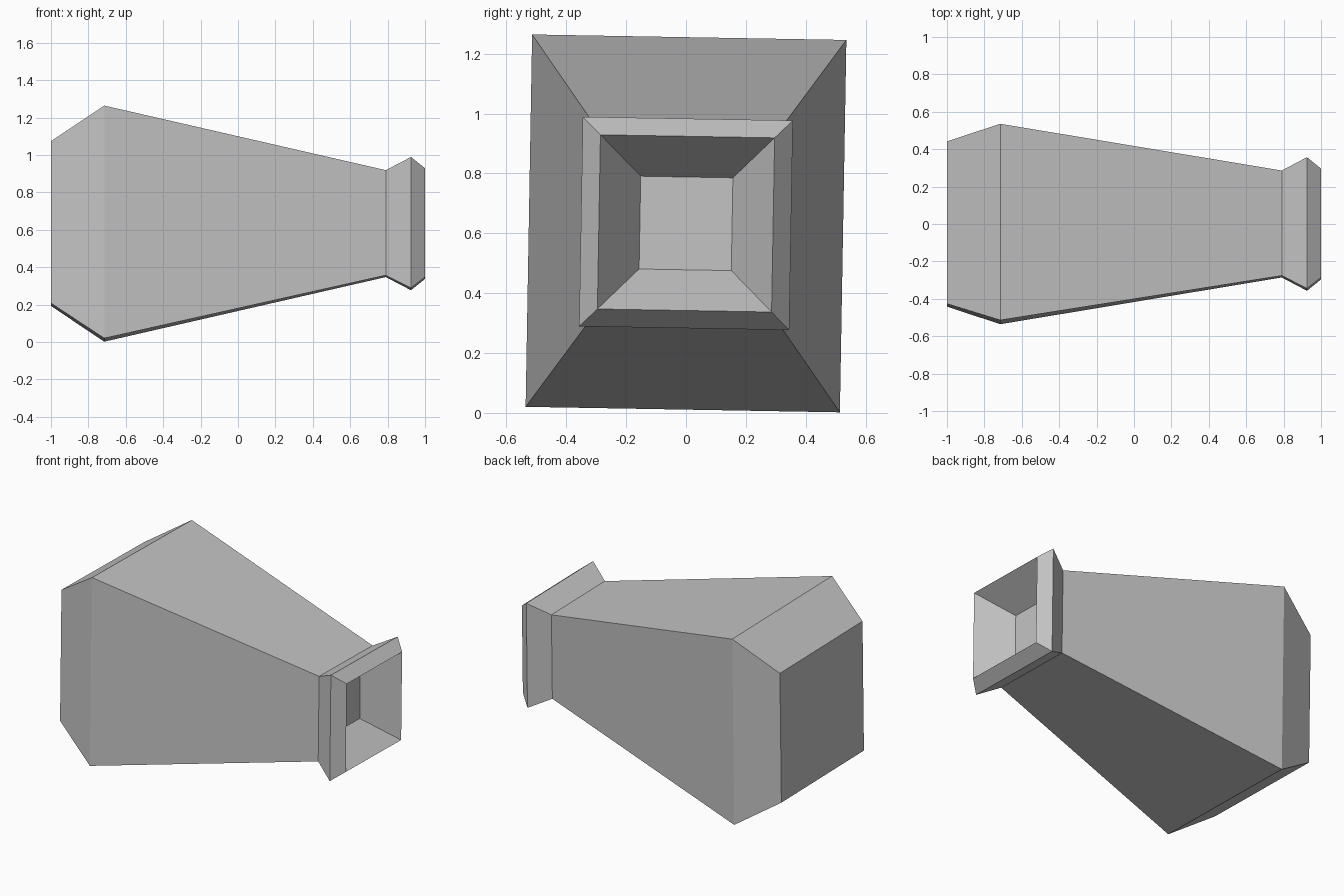
import bpy
import bmesh
from math import radians
from mathutils import Matrix

cube = bpy.data.objects.get("Cube")
if cube:
    bpy.data.objects.remove(cube, do_unlink=True)

# Single grey material
grey = bpy.data.materials.new("plain grey")
grey.use_nodes = True
colour = (0.55, 0.55, 0.55, 1)
grey.diffuse_color = colour
grey.node_tree.nodes["Principled BSDF"].inputs["Base Color"].default_value = colour

# Rectangular sections along the body: x, half width, half height
SECTIONS = [
    (-1.0, 0.434, 0.433),    # closed end
    (-0.715, 0.525, 0.622),  # widest shoulder
    (0.79, 0.281, 0.281),    # neck
    (0.925, 0.351, 0.350),   # flared collar
    (1.0, 0.291, 0.291),     # rim
    (0.79, 0.154, 0.155),    # floor of the tapered socket
]
CORNERS = [(-1, -1), (1, -1), (1, 1), (-1, 1)]


def loft(name, sections):
    """Join rectangular sections into one flat-faced, capped shell."""
    bm = bmesh.new()
    rings = [[bm.verts.new((x, sy * hy, sz * hz)) for sy, sz in CORNERS]
             for x, hy, hz in sections]
    for a, b in zip(rings, rings[1:]):
        for i in range(4):
            j = (i + 1) % 4
            bm.faces.new((a[i], a[j], b[j], b[i]))
    bm.faces.new(rings[0][::-1])
    bm.faces.new(rings[-1])
    bmesh.ops.recalc_face_normals(bm, faces=bm.faces)
    # Slight roll about the long axis, then lift onto the ground
    place = Matrix.Translation((0, 0, 0.633)) @ Matrix.Rotation(radians(-1), 4, "X")
    bm.transform(place)
    mesh = bpy.data.meshes.new(name)
    bm.to_mesh(mesh)
    bm.free()
    mesh.materials.append(grey)
    obj = bpy.data.objects.new(name, mesh)
    bpy.context.collection.objects.link(obj)
    return obj


# Tapered body with collar and hollow socket
loft("tapered_body", SECTIONS)
